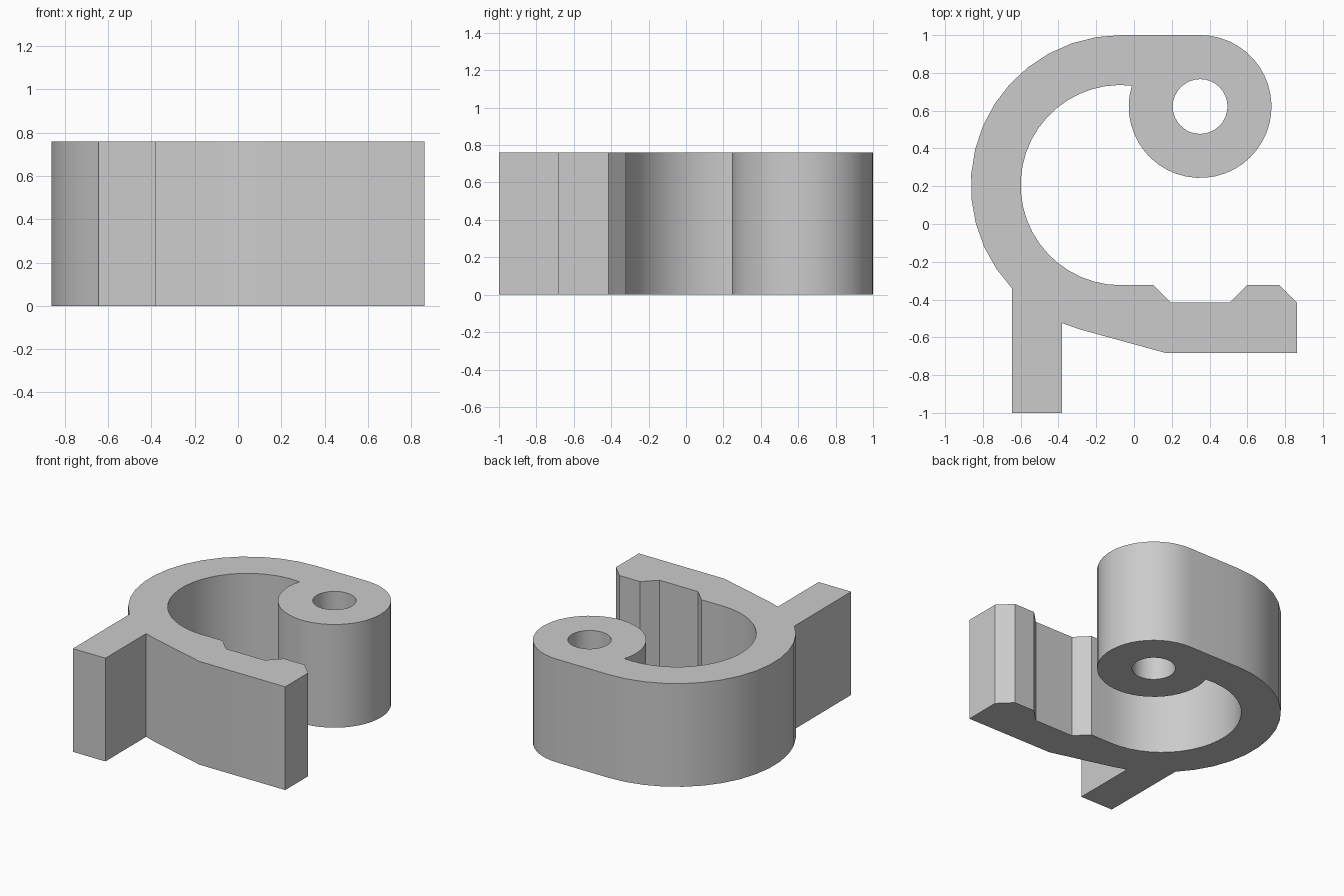
import bpy, bmesh
from math import cos, sin, radians

if "Cube" in bpy.data.objects:
    bpy.data.objects.remove(bpy.data.objects["Cube"], do_unlink=True)

HEIGHT = 0.76
RING = (-0.07, 0.206)    # centre of the curved hook
BOSS = (0.35, 0.622)     # centre of the pivot boss
R_OUT, R_IN = 0.794, 0.53
R_BOSS, R_HOLE = 0.378, 0.145


def arc(centre, radius, start, end, steps):
    """Points along an arc, angles in degrees."""
    angles = [radians(start + (end - start) * i / steps) for i in range(steps + 1)]
    return [(centre[0] + radius * cos(a), centre[1] + radius * sin(a)) for a in angles]


# Outline: hook back, leg, lower jaw, hook inside, boss
outline = arc(RING, R_OUT, 90, 223.5, 14)
outline += [(-0.645, -1), (-0.38, -1)]
outline += arc(RING, R_OUT, 247, 254, 1)
outline += [(0.165, -0.682), (0.862, -0.682), (0.862, -0.415), (0.767, -0.322),
            (0.6, -0.322), (0.507, -0.415), (0.193, -0.415), (0.1, -0.322)]
outline += arc(RING, R_IN, 270, 83.5, 24)
outline += arc(BOSS, R_BOSS, 163, 450, 36)
hole = arc(BOSS, R_HOLE, 0, 360, 32)[:-1]

# Fill the profile around the hole and extrude it upward
bm = bmesh.new()
edges = []
for loop in (outline, hole):
    verts = [bm.verts.new((x, y, 0)) for x, y in loop]
    edges += [bm.edges.new((verts[i - 1], verts[i])) for i in range(len(verts))]
bmesh.ops.triangle_fill(bm, edges=edges, use_beauty=True)
top = bmesh.ops.extrude_face_region(bm, geom=bm.faces[:], use_keep_orig=True)
bmesh.ops.translate(bm, vec=(0, 0, HEIGHT),
                    verts=[g for g in top["geom"] if isinstance(g, bmesh.types.BMVert)])
bmesh.ops.recalc_face_normals(bm, faces=bm.faces[:])

mesh = bpy.data.meshes.new("clamp_hook")
bm.to_mesh(mesh)
bm.free()

grey = bpy.data.materials.new("plain_grey")
grey.use_nodes = True
colour = (0.6, 0.6, 0.6, 1)
grey.diffuse_color = colour
grey.node_tree.nodes["Principled BSDF"].inputs["Base Color"].default_value = colour
mesh.materials.append(grey)

hook = bpy.data.objects.new("clamp_hook", mesh)
bpy.context.collection.objects.link(hook)
bpy.ops.object.select_all(action="DESELECT")
hook.select_set(True)
bpy.context.view_layer.objects.active = hook
bpy.ops.object.shade_smooth_by_angle(angle=radians(30))
